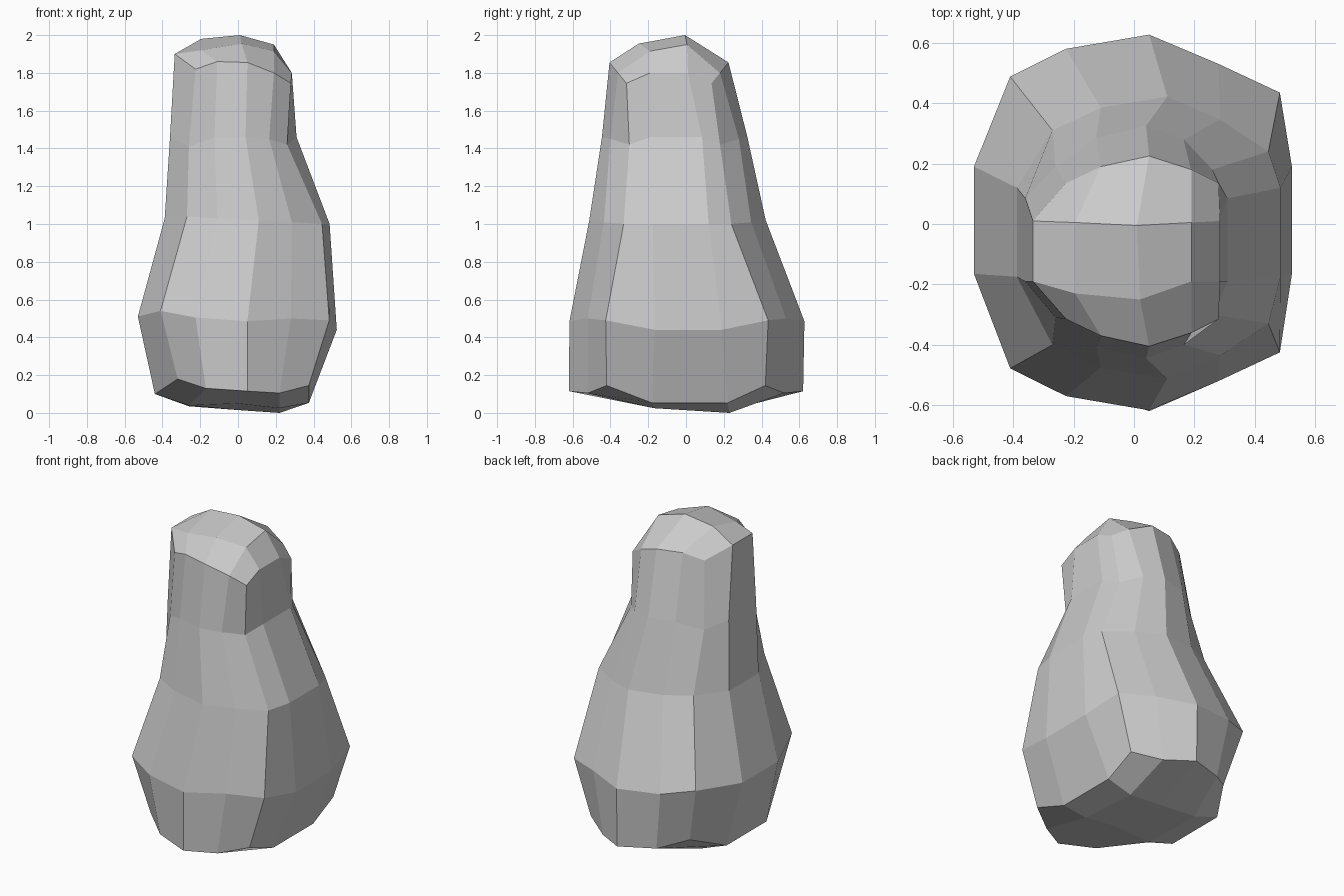
import bpy, bmesh

if "Cube" in bpy.data.objects:
    bpy.data.objects.remove(bpy.data.objects["Cube"])

# Each ring: column x (5), half depth per column (5), depth centre,
# side points (left x, right x, front y, back y),
# heights (left side, left corner, left mid, centre, right mid, right corner, right side)
rings = [
    ((-.32, -.17, .05, .22, .375), (.42, .54, .62, .52, .42), 0,
     (-.44, .375, -.18, .22), (.10, .18, .13, .115, .105, .145, .053)),
    ((-.41, -.225, .05, .28, .483), (.483, .575, .622, .525, .43), 0.005,
     (-.53, .523, -.165, .19), (.51, .54, .505, .485, .50, .49, .44)),
    ((-.27, -.11, .11, .285, .445), (.355, .43, .467, .39, .285), -.045,
     (-.388, .485, -.175, .12), (1.03, 1.04, 1.03, 1.02, 1.01, 1.0, 1.0)),
    ((-.26, -.125, .04, .165, .26), (.25, .345, .385, .34, .24), -.06,
     (-.36, .31, -.19, .085), (1.46, 1.41, 1.46, 1.46, 1.45, 1.42, 1.46)),
    ((-.225, -.11, .05, .19, .28), (.225, .28, .315, .27, .225), -.09,
     (-.335, .285, -.19, .01), (1.9, 1.82, 1.86, 1.855, 1.80, 1.745, 1.8)),
]
bottom_cap = (((-.26, -.17, .04), (0, -.17, .05), (.22, -.17, .025)),
              ((-.26, .23, .035), (0, .23, .015), (.22, .23, 0)))
top_cap = (((-.195, -.23, 1.92), (.02, -.25, 1.955), (.19, -.19, 1.915)),
           ((-.195, .005, 1.98), (.01, -.005, 2.0), (.19, .005, 1.95)))

bm = bmesh.new()


def make_ring(xs, depth, yc, side, z):
    xl, xr, y1, y2 = side
    front = [bm.verts.new((x, yc - d, h)) for x, d, h in zip(xs, depth, z[1:6])]
    back = [bm.verts.new((x, yc + d, h)) for x, d, h in zip(xs, depth, z[1:6])]
    right = [bm.verts.new((xr, y, z[6])) for y in (y1, y2)]
    left = [bm.verts.new((xl, y, z[0])) for y in (y1, y2)]
    return front, right, back, left


def cap(ring, inner):
    front, right, back, left = ring
    rows = [front]
    for j in range(2):
        rows.append([left[j]] + [bm.verts.new(p) for p in inner[j]] + [right[j]])
    rows.append(back)
    for a, b in zip(rows, rows[1:]):
        for i in range(4):
            bm.faces.new((a[i], a[i + 1], b[i + 1], b[i]))


# Side walls joining neighbouring rings
parts = [make_ring(*r) for r in rings]
loops = [f + r + b[::-1] + l[::-1] for f, r, b, l in parts]
for a, b in zip(loops, loops[1:]):
    for i in range(14):
        k = (i + 1) % 14
        bm.faces.new((a[i], a[k], b[k], b[i]))

# Rounded base and crown
cap(parts[0], bottom_cap)
cap(parts[-1], top_cap)
bmesh.ops.recalc_face_normals(bm, faces=bm.faces)

mesh = bpy.data.meshes.new("standing_stone")
bm.to_mesh(mesh)
bm.free()
stone = bpy.data.objects.new("standing_stone", mesh)
bpy.context.collection.objects.link(stone)
